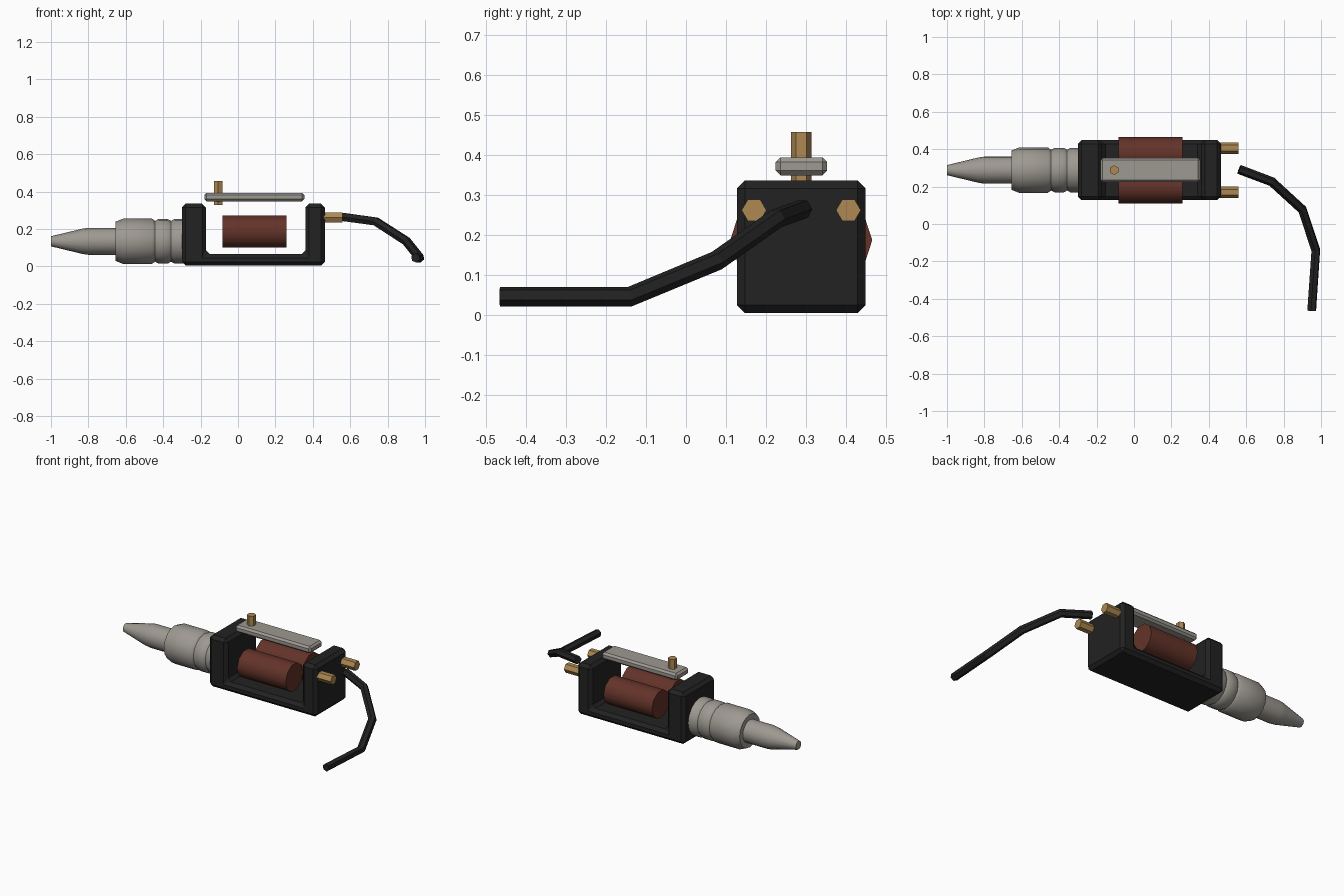
import bpy, bmesh, math
from mathutils import Vector

if "Cube" in bpy.data.objects:
    bpy.data.objects.remove(bpy.data.objects["Cube"])

CY = 0.288  # shared centre line of the machine


def material(name, rgb):
    m = bpy.data.materials.new(name)
    m.diffuse_color = (*rgb, 1)
    m.use_nodes = True
    m.node_tree.nodes["Principled BSDF"].inputs["Base Color"].default_value = m.diffuse_color
    return m


black = material("black enamel", (0.016, 0.016, 0.016))
steel = material("brushed steel", (0.34, 0.32, 0.285))
brass = material("brass", (0.42, 0.25, 0.085))
copper = material("copper winding", (0.125, 0.033, 0.022))


def finish(name, bm, mat, smooth=None, bevel=0):
    bmesh.ops.recalc_face_normals(bm, faces=bm.faces)
    me = bpy.data.meshes.new(name)
    bm.to_mesh(me)
    bm.free()
    ob = bpy.data.objects.new(name, me)
    bpy.context.collection.objects.link(ob)
    me.materials.append(mat)
    if bevel:
        mod = ob.modifiers.new("chamfer", 'BEVEL')
        mod.width, mod.segments = bevel, 1
    if smooth:
        bpy.ops.object.select_all(action='DESELECT')
        ob.select_set(True)
        bpy.context.view_layer.objects.active = ob
        bpy.ops.object.shade_smooth_by_angle(angle=math.radians(smooth))
    return ob


def extrude_y(name, outline, y0, y1, mat, bevel):
    """Extrude an x-z outline along y."""
    bm = bmesh.new()
    f = bm.faces.new([bm.verts.new((x, y0, z)) for x, z in outline])
    r = bmesh.ops.extrude_face_region(bm, geom=[f])
    moved = [v for v in r["geom"] if isinstance(v, bmesh.types.BMVert)]
    bmesh.ops.translate(bm, verts=moved, vec=(0, y1 - y0, 0))
    return finish(name, bm, mat, bevel=bevel)


def lathe(name, profile, sides, centre, axis, mat, smooth=None):
    """Rings of (distance along axis, radius), vertices on the +-y line."""
    bm = bmesh.new()
    rings = []
    for d, r in profile:
        ring = []
        for i in range(sides):
            a = 2 * math.pi * i / sides
            u, w = r * math.cos(a), r * math.sin(a)
            off = (d, u, w) if axis == 'X' else (w, u, d)
            ring.append(bm.verts.new(Vector(centre) + Vector(off)))
        rings.append(ring)
    for a, b in zip(rings, rings[1:]):
        for i in range(sides):
            j = (i + 1) % sides
            bm.faces.new((a[i], a[j], b[j], b[i]))
    bm.faces.new(rings[0])
    bm.faces.new(rings[-1])
    return finish(name, bm, mat, smooth)


# U-shaped frame
extrude_y("frame", [(-0.30, 0.004), (0.464, 0.004), (0.464, 0.335), (0.36, 0.335),
                    (0.36, 0.066), (-0.172, 0.066), (-0.172, 0.335), (-0.30, 0.335)],
          0.127, 0.449, black, 0.02)

# Armature bar above the coils
extrude_y("armature_bar", [(-0.18, 0.348), (0.355, 0.348), (0.355, 0.393), (-0.18, 0.393)],
          0.224, 0.353, steel, 0.012)

# Contact screw through the bar
lathe("contact_screw", [(0.328, 0.026), (0.456, 0.026)], 6, (-0.106, CY, 0), 'Z', brass)

# Paired coils and rear terminals
for side, s in (("front", -1), ("back", 1)):
    lathe(side + "_coil", [(-0.084, 0.089), (0.26, 0.089)], 10,
          (0, CY + s * 0.0885, 0.186), 'X', copper, 40)
    lathe(side + "_terminal", [(0.44, 0.031), (0.56, 0.031)], 6,
          (0, CY + s * 0.118, 0.261), 'X', brass)

# Grip with two grooves, running into the tube and tapered tip
lathe("grip_and_tip", [(-1.0, 0.027), (-0.83, 0.068), (-0.80, 0.072), (-0.655, 0.072),
                       (-0.655, 0.105), (-0.615, 0.121), (-0.46, 0.121), (-0.443, 0.109),
                       (-0.425, 0.119), (-0.375, 0.119), (-0.358, 0.109), (-0.34, 0.119),
                       (-0.28, 0.119)], 16, (0, CY, 0.134), 'X', steel, 35)

# Power cable
path = [(0.562, 0.292, 0.264), (0.737, 0.226, 0.240), (0.90, 0.077, 0.135),
        (0.972, -0.14, 0.045), (0.95, -0.465, 0.045)]
cu = bpy.data.curves.new("cable", 'CURVE')
cu.dimensions = '3D'
cu.bevel_depth, cu.bevel_resolution, cu.use_fill_caps = 0.025, 1, True
sp = cu.splines.new('POLY')
sp.points.add(len(path) - 1)
for p, co in zip(sp.points, path):
    p.co = (*co, 1)
sp.use_smooth = False
cu.materials.append(black)
bpy.context.collection.objects.link(bpy.data.objects.new("cable", cu))
